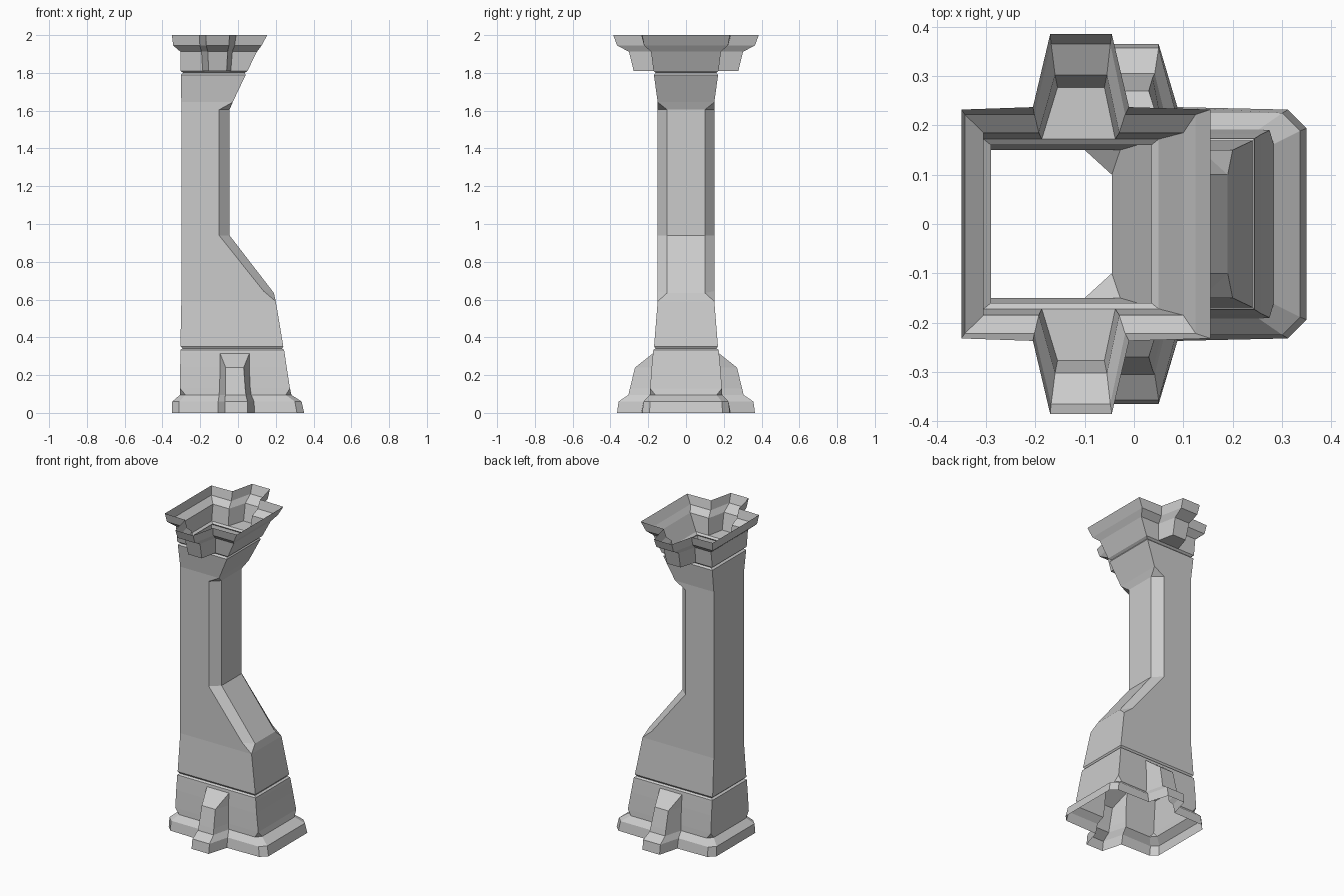
import bpy, bmesh


def loft(name, halves):
    """Open shell through rings; each ring is its +y half, left to right, mirrored in y."""
    bm = bmesh.new()
    rings = []
    for half in halves:
        pts = half + [(x, -y, z) for x, y, z in reversed(half)]
        rings.append([bm.verts.new(p) for p in pts])
    n = len(rings[0])
    for a, b in zip(rings, rings[1:]):
        for i in range(n):
            j = (i + 1) % n
            bm.faces.new((a[i], b[i], b[j], a[j]))
    # collapsed points and flat strips are cleaned away
    bmesh.ops.remove_doubles(bm, verts=bm.verts, dist=0.0005)
    bmesh.ops.dissolve_degenerate(bm, dist=0.0005, edges=bm.edges)
    mesh = bpy.data.meshes.new(name)
    bm.to_mesh(mesh)
    bm.free()
    obj = bpy.data.objects.new(name, mesh)
    bpy.context.collection.objects.link(obj)
    return obj


def section(z, left, right, y, chamfer, root, tip, tip_y):
    """Half outline: chamfered rectangle with a tapered buttress on its side."""
    c = chamfer
    ry = y + (0.005 if z in (0, 2) else 0)
    pts = [(left, y - c), (left + c, y),
           (root[0], ry), (tip[0], tip_y), (tip[1], tip_y), (root[1], ry),
           (right - c, y), (right, y - c)]
    return [(px, py, z) for px, py in pts]


# Plinth with buttresses that fold into the wall, ending in a groove
r = (-0.095, 0.06)
loft("base", [
    section(0.0, -0.35, 0.35, 0.232, 0.038, (-0.105, 0.088), (-0.07, 0.05), 0.365),
    section(0.06, -0.348, 0.337, 0.225, 0.036, (-0.105, 0.085), (-0.07, 0.05), 0.357),
    section(0.095, -0.308, 0.283, 0.192, 0.03, (-0.1, 0.07), (-0.067, 0.042), 0.305),
    section(0.13, -0.307, 0.275, 0.19, 0, (-0.098, 0.065), (-0.066, 0.038), 0.297),
    section(0.24, -0.306, 0.258, 0.182, 0, (-0.095, 0.06), (-0.065, 0.03), 0.27),
    section(0.315, -0.305, 0.247, 0.175, 0, r, r, 0.175),
    section(0.333, -0.305, 0.244, 0.173, 0, r, r, 0.173),
    section(0.341, -0.293, 0.233, 0.162, 0, r, r, 0.162),
])


def plain(z, left, right, y):
    return [(left, y, z), (right, y, z), (right, y, z)]


def cut(z, side_x, face_x, face_z):
    """Shaft ring with its two right-hand corners cut off."""
    return [(-0.30, 0.15, z), (side_x, 0.15, z), (face_x, 0.10, face_z)]


# Shaft with a recessed, chamfered right side
loft("shaft", [
    plain(0.341, -0.293, 0.233, 0.162),
    plain(0.352, -0.305, 0.24, 0.169),
    plain(0.59, -0.30, 0.20, 0.15),
    cut(0.645, 0.135, 0.19, 0.635),
    cut(0.94, -0.10, -0.045, 0.94),
    cut(1.605, -0.10, -0.045, 1.605),
    plain(1.645, -0.30, -0.028, 0.15),
    plain(1.79, -0.303, 0.041, 0.17),
    plain(1.80, -0.29, 0.035, 0.16),
])

# Flared capital with brackets, open at the top
r = (-0.187, -0.038)
loft("capital", [
    section(1.80, -0.29, 0.035, 0.16, 0, r, r, 0.16),
    section(1.81, -0.305, 0.05, 0.172, 0, r, r, 0.172),
    section(1.81, -0.305, 0.05, 0.172, 0, r, (-0.155, -0.06), 0.277),
    section(1.912, -0.305, 0.10, 0.185, 0, (-0.193, -0.03), (-0.16, -0.055), 0.302),
    section(1.945, -0.343, 0.125, 0.222, 0, (-0.202, -0.018), (-0.168, -0.048), 0.365),
    section(2.0, -0.35, 0.155, 0.232, 0, (-0.205, -0.01), (-0.17, -0.045), 0.385),
])
